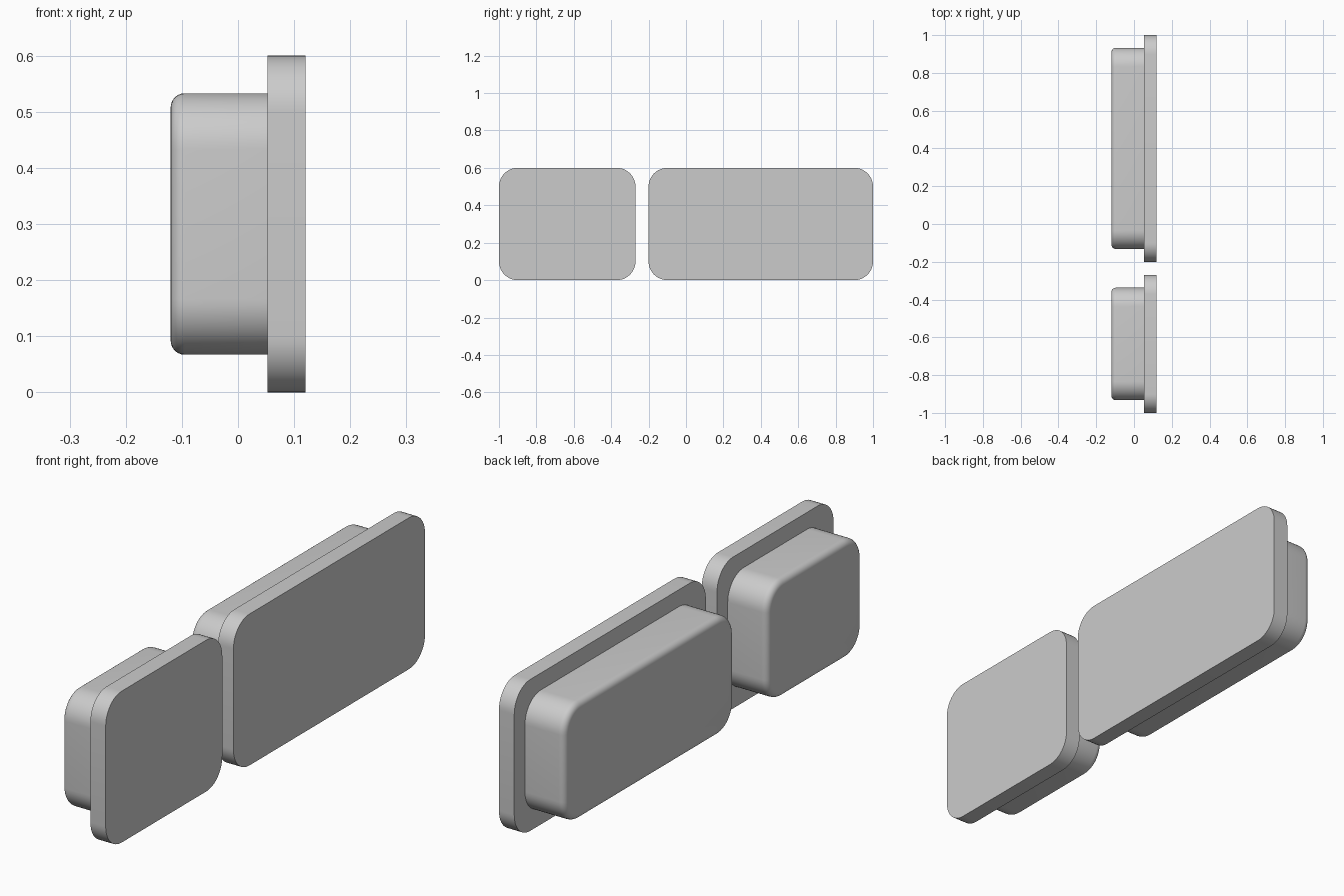
import bpy
import bmesh
from math import cos, sin, pi

cube = bpy.data.objects.get("Cube")
if cube:
    bpy.data.objects.remove(cube, do_unlink=True)

grey = bpy.data.materials.new("light_grey")
grey.use_nodes = True
COLOUR = (0.6, 0.6, 0.6, 1)
grey.diffuse_color = COLOUR
grey.node_tree.nodes["Principled BSDF"].inputs["Base Color"].default_value = COLOUR

FRONT_X, JOIN_X, BACK_X = 0.12, 0.053, -0.12
HEIGHT = 0.6
RADIUS = 0.1
INSET = 0.067
STEPS = 12


def outline(y0, y1, z0, z1, r):
    """Rounded rectangle in the yz plane."""
    corners = [(y1 - r, z1 - r), (y0 + r, z1 - r), (y0 + r, z0 + r), (y1 - r, z0 + r)]
    return [(cy + r * cos(a), cz + r * sin(a))
            for k, (cy, cz) in enumerate(corners)
            for a in [(k + i / STEPS) * pi / 2 for i in range(STEPS + 1)]]


def rounded_slab(name, x0, x1, y0, y1, z0, z1, rim=0.0):
    """Rounded slab along x, with an optional soft rim at its x0 end."""
    bm = bmesh.new()
    shape = outline(y0, y1, z0, z1, RADIUS)
    end = bm.faces.new([bm.verts.new((x0, y, z)) for y, z in shape])
    rim_edges = list(end.edges)
    extruded = bmesh.ops.extrude_face_region(bm, geom=[end], use_keep_orig=True)
    moved = [g for g in extruded["geom"] if isinstance(g, bmesh.types.BMVert)]
    bmesh.ops.translate(bm, verts=moved, vec=(x1 - x0, 0, 0))
    if rim:
        bmesh.ops.bevel(bm, geom=rim_edges, offset=rim, segments=6,
                        profile=0.5, affect='EDGES')
    bmesh.ops.recalc_face_normals(bm, faces=bm.faces)
    mesh = bpy.data.meshes.new(name)
    bm.to_mesh(mesh)
    bm.free()
    mesh.materials.append(grey)
    obj = bpy.data.objects.new(name, mesh)
    bpy.context.collection.objects.link(obj)
    bpy.ops.object.select_all(action='DESELECT')
    obj.select_set(True)
    bpy.context.view_layer.objects.active = obj
    bpy.ops.object.shade_smooth_by_angle()


# Each unit is a flat face plate with a soft-edged body behind it
for label, y0, y1 in [("short", -1.0, -0.27), ("long", -0.2, 1.0)]:
    rounded_slab(label + "_face_plate", JOIN_X, FRONT_X, y0, y1, 0, HEIGHT)
    rounded_slab(label + "_body", BACK_X, JOIN_X, y0 + INSET, y1 - INSET,
                 INSET, HEIGHT - INSET, rim=0.025)
